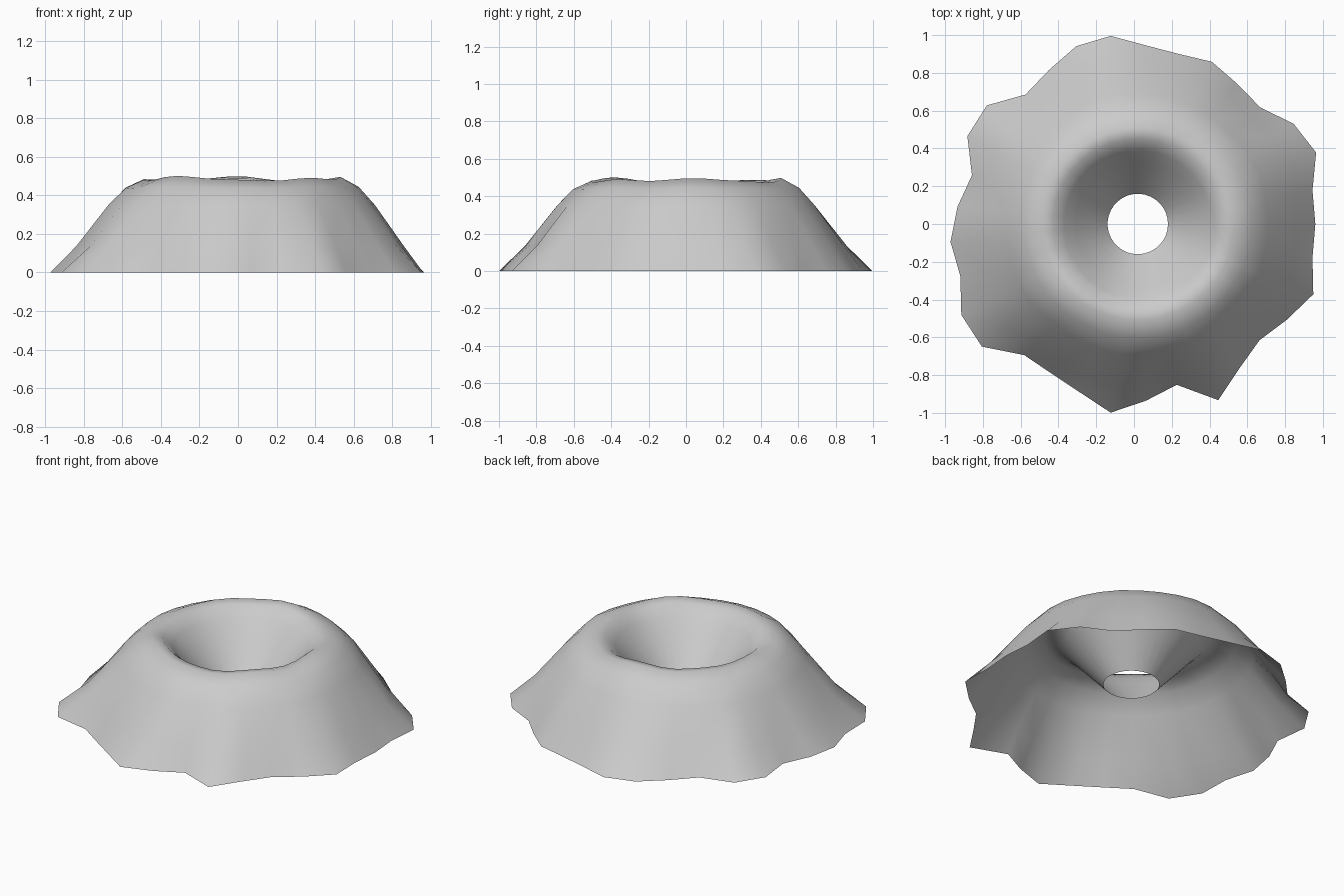
import bpy
import bmesh
from math import sin, cos, pi

cube = bpy.data.objects.get("Cube")
if cube:
    bpy.data.objects.remove(cube, do_unlink=True)

# Stone colour
stone = bpy.data.materials.new("grey stone")
stone.use_nodes = True
GREY = (0.6, 0.6, 0.6, 1)
stone.diffuse_color = GREY
stone.node_tree.nodes["Principled BSDF"].inputs["Base Color"].default_value = GREY

# Radius of the ragged foot at equal angles, counter-clockwise from +x
FOOT = [.94, .942, 1.017, .981, .895, .91, .944, .926, .946, 1.006, .996,
        .941, .907, 1.016, 1.015, .915, .959, .996, .979, 1.051, 1.05, .918,
        .914, .942, 1.009, .936, .876, 1.025, .933, .891, .938, 1.001, .942]
SIDES = len(FOOT)
CENTRE_X = 0.02

# Slope profile from foot to vent: radius, height, share of the foot's
# raggedness, share of the rim's waviness
PROFILE = [(.95, 0, 1, 0), (.845, .135, .4, 0), (.69, .35, .1, 0),
           (.605, .44, 0, .4), (.51, .485, 0, 1), (.45, .475, 0, 1),
           (.39, .42, 0, .5), (.33, .35, 0, 0), (.16, .16, 0, 0)]


def rim_wave(angle):
    return .007 * sin(3 * angle + 2) + .006 * sin(5 * angle) + .004 * cos(8 * angle)


# Crater shell: rings of points joined by quads, open at foot and vent
bm = bmesh.new()
rings = []
for radius, height, ragged, wavy in PROFILE:
    ring = []
    for i, foot in enumerate(FOOT):
        a = 2 * pi * i / SIDES
        r = radius + ragged * (foot - .95)
        ring.append(bm.verts.new((CENTRE_X + r * cos(a), r * sin(a),
                                  height + wavy * rim_wave(a))))
    rings.append(ring)
for low, high in zip(rings, rings[1:]):
    for i in range(SIDES):
        j = (i + 1) % SIDES
        face = bm.faces.new((low[i], low[j], high[j], high[i]))
        face.smooth = True

mesh = bpy.data.meshes.new("crater")
bm.to_mesh(mesh)
bm.free()
mesh.materials.append(stone)
crater = bpy.data.objects.new("crater", mesh)
bpy.context.collection.objects.link(crater)
